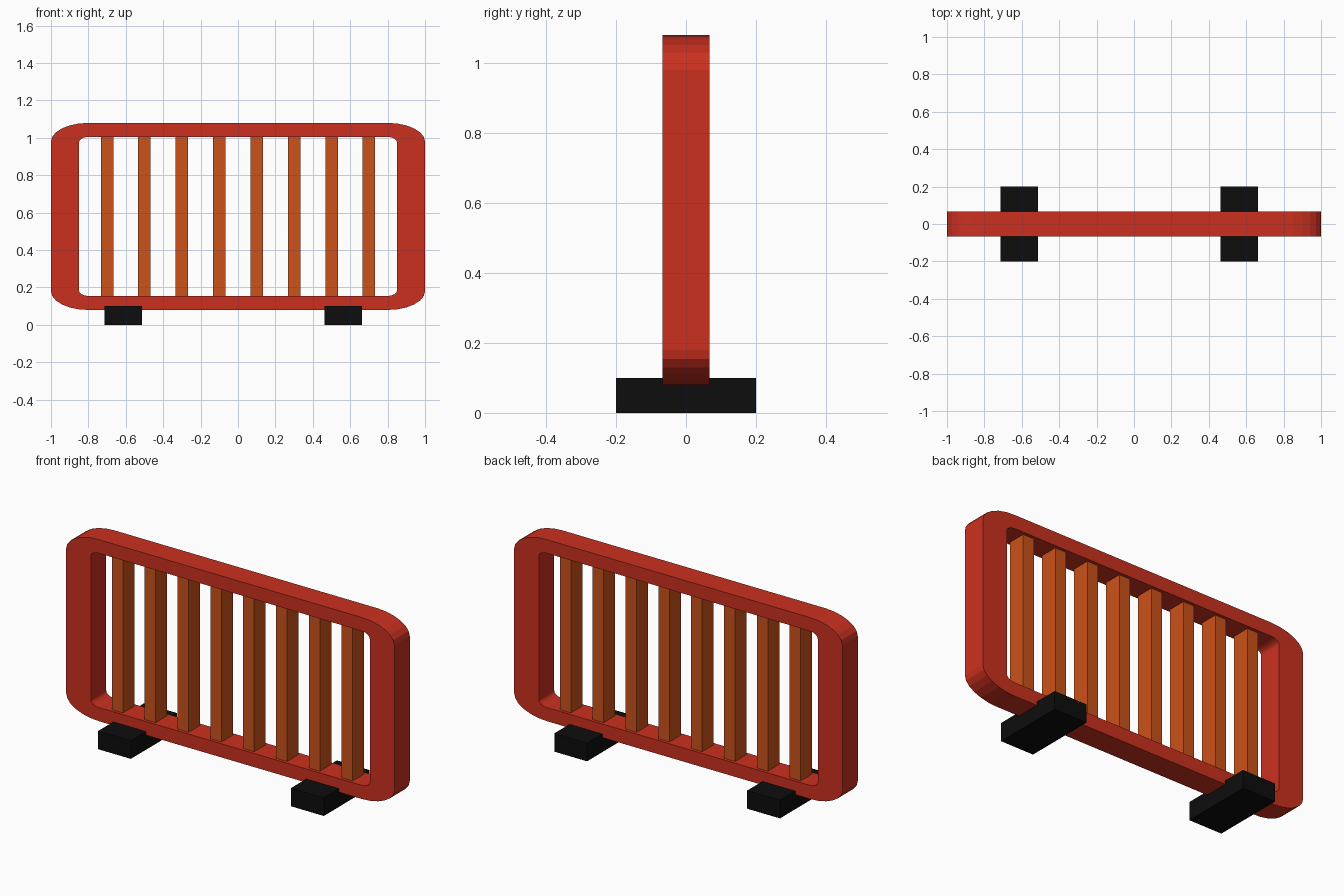
import bpy, bmesh
from math import sin, cos, pi

if "Cube" in bpy.data.objects:
    bpy.data.objects.remove(bpy.data.objects["Cube"])


def material(name, rgb):
    m = bpy.data.materials.new(name)
    m.diffuse_color = (*rgb, 1)
    m.use_nodes = True
    m.node_tree.nodes["Principled BSDF"].inputs["Base Color"].default_value = m.diffuse_color
    return m


RED = material("red_paint", (0.60, 0.03, 0.014))
ORANGE = material("orange_paint", (0.60, 0.085, 0.011))
BLACK = material("black_rubber", (0.004, 0.004, 0.004))


def finish(bm, name, mat):
    bmesh.ops.recalc_face_normals(bm, faces=bm.faces[:])
    mesh = bpy.data.meshes.new(name)
    bm.to_mesh(mesh)
    bm.free()
    mesh.materials.append(mat)
    ob = bpy.data.objects.new(name, mesh)
    bpy.context.collection.objects.link(ob)
    return ob


def box(name, centre, size, mat):
    bm = bmesh.new()
    bmesh.ops.create_cube(bm, size=1)
    bmesh.ops.scale(bm, vec=size, verts=bm.verts[:])
    bmesh.ops.translate(bm, vec=centre, verts=bm.verts[:])
    return finish(bm, name, mat)


def rounded_rect(hx, hz, rx, rz, cz, steps=6):
    """Rectangle outline with elliptical corners, in the xz plane."""
    pts = []
    for q, (sx, sz) in enumerate([(1, 1), (-1, 1), (-1, -1), (1, -1)]):
        for i in range(steps + 1):
            a = (q + i / steps) * pi / 2
            pts.append((sx * (hx - rx) + rx * cos(a),
                        cz + sz * (hz - rz) + rz * sin(a)))
    return pts


# Rounded frame: outer and inner outlines joined into a closed ring
DEPTH = 0.067
CZ = 0.58
outer = rounded_rect(1.0, 0.5, 0.2, 0.1, CZ)
inner = rounded_rect(0.85, 0.425, 0.05, 0.03, CZ)
bm = bmesh.new()
rings = [[bm.verts.new((x, y, z)) for x, z in outline]
         for outline, y in ((outer, -DEPTH), (outer, DEPTH),
                            (inner, DEPTH), (inner, -DEPTH))]
n = len(outer)
for k in range(4):
    a, b = rings[k], rings[(k + 1) % 4]
    for i in range(n):
        j = (i + 1) % n
        bm.faces.new((a[i], a[j], b[j], b[i]))
finish(bm, "frame", RED)

# Upright bars
for i in range(8):
    box(f"bar_{i + 1}", (-0.7 + 0.2 * i, 0, CZ), (0.067, 0.1, 0.856), ORANGE)

# Feet
for side, x in (("left", -0.613), ("right", 0.563)):
    box(f"{side}_foot", (x, 0, 0.05), (0.2, 0.4, 0.1), BLACK)
